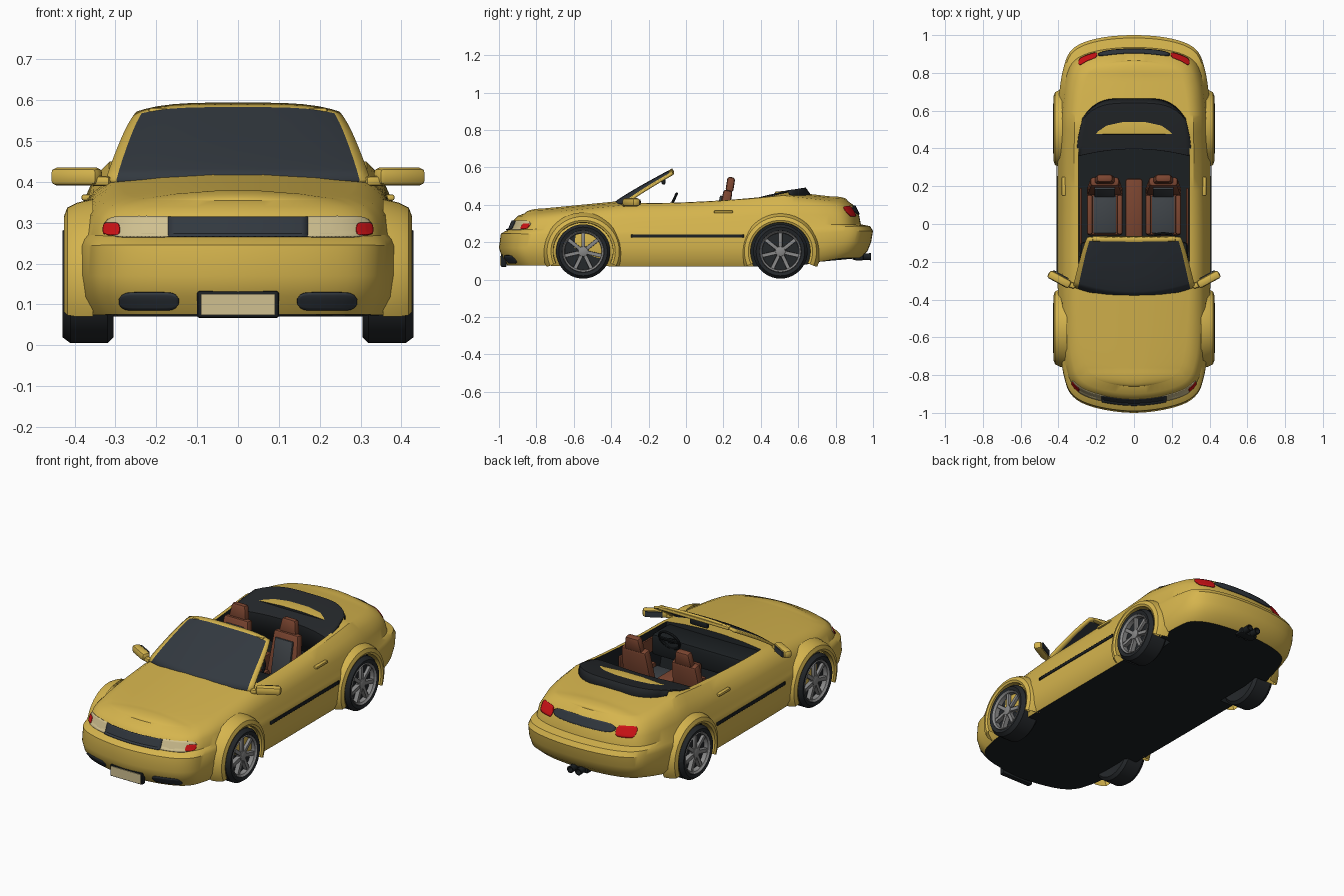
import bpy, bmesh, math
from mathutils import Vector, Euler
from mathutils.bvhtree import BVHTree

if "Cube" in bpy.data.objects:
    bpy.data.objects.remove(bpy.data.objects["Cube"])


def material(name, r, g, b):
    m = bpy.data.materials.new(name)
    m.use_nodes = True
    m.diffuse_color = (r, g, b, 1)
    m.node_tree.nodes["Principled BSDF"].inputs["Base Color"].default_value = (r, g, b, 1)
    return m


PAINT = material("yellow paint", .67, .46, .075)
BLACK = material("black trim", .011, .014, .016)
GLASS = material("dark glass", .032, .04, .05)
RUBBER = material("tyre rubber", .018, .021, .024)
METAL = material("grey metal", .25, .25, .25)
LEATHER = material("brown leather", .2, .06, .03)
CLOTH = material("grey cloth", .05, .058, .066)
LAMP = material("cream lamp", .63, .53, .28)
RED = material("red lamp", .62, .006, .008)


def finish(name, bm, mats, angle=32):
    me = bpy.data.meshes.new(name)
    bmesh.ops.recalc_face_normals(bm, faces=bm.faces)
    bm.to_mesh(me)
    bm.free()
    for m in mats:
        me.materials.append(m)
    me.shade_smooth()
    me.set_sharp_from_angle(angle=math.radians(angle))
    ob = bpy.data.objects.new(name, me)
    bpy.context.scene.collection.objects.link(ob)
    return ob


def grid(name, us, vs, fn, mats, rule=lambda u, v: 0, thick=0.0):
    """Surface fn(u, v), thickened on both sides."""
    bm = bmesh.new()
    rows = [[bm.verts.new(fn(u, v)) for u in us] for v in vs]
    for j in range(len(vs) - 1):
        for i in range(len(us) - 1):
            f = bm.faces.new((rows[j][i], rows[j][i + 1], rows[j + 1][i + 1], rows[j + 1][i]))
            f.material_index = rule((us[i] + us[i + 1]) / 2, (vs[j] + vs[j + 1]) / 2)
    ob = finish(name, bm, mats)
    if thick:
        mod = ob.modifiers.new("thickness", "SOLIDIFY")
        mod.thickness, mod.offset = thick, 0
    return ob


def box(name, loc, size, mat, rot=(0, 0, 0), bevel=.008, top=1.0):
    bm = bmesh.new()
    bmesh.ops.create_cube(bm, size=1)
    turn = Euler(rot).to_matrix()
    for v in bm.verts:
        k = top if v.co.z > 0 else 1
        v.co = turn @ Vector((v.co.x * size[0] * k, v.co.y * size[1], v.co.z * size[2])) + Vector(loc)
    if bevel:
        bmesh.ops.bevel(bm, geom=bm.edges[:], offset=bevel, segments=2, affect='EDGES', profile=.5)
    return finish(name, bm, [mat])


def lathe(name, profile, centre, side, mat, n=40):
    """Spin (x, radius) points about an axis along x."""
    steps = [2 * math.pi * i / n for i in range(n + 1)]
    ob = grid(name, steps, range(len(profile)), lambda a, k: (
        side * profile[k][0], centre[0] + profile[k][1] * math.cos(a),
        centre[1] + profile[k][1] * math.sin(a)), [mat])
    return ob


def spread(a, b, n):
    return [a + (b - a) * i / n for i in range(n + 1)]


def smooth(pts, n):
    """Catmull-Rom curve through the points."""
    p = [Vector(q) for q in pts]
    p = [Vector((-p[1].x, p[1].y))] + p + [Vector((-p[-2].x, p[-2].y))]
    out = []
    for a, b, c, d in zip(p, p[1:], p[2:], p[3:]):
        for k in range(n):
            t = k / n
            out.append(.5 * (2 * b + (c - a) * t + (2 * a - 5 * b + 4 * c - d) * t * t
                             + (3 * b - a - 3 * c + d) * t ** 3))
    return out + [p[-2]]


# Body: stacked plan outlines, then a crowned deck with a sunken cockpit
OUTLINE = smooth([(0, -1), (.15, -.985), (.27, -.95), (.335, -.9), (.365, -.83), (.385, -.72),
                  (.4, -.5), (.405, -.2), (.405, .2), (.405, .55), (.395, .7), (.375, .82),
                  (.34, .91), (.27, .96), (.15, .99), (0, 1)], 4)
KEYS = (-.9, -.3, .6, .9)
# heights at the four keys, width scale, front reach, rear reach
LEVELS = [((.075, .07, .07, .115), .93, .955, .93), ((.12, .11, .11, .15), .985, .985, .97),
          ((.17, .17, .17, .2), 1, 1, .99), ((.245, .235, .24, .26), 1, .99, 1),
          ((.26, .26, .265, .285), .985, .965, .985), ((.268, .28, .29, .295), .965, .945, .935),
          ((.315, .33, .35, .345), .94, .925, .925), ((.34, .375, .41, .395), .875, .9, .9),
          ((.355, .405, .45, .42), .78, .86, .865)]


def height(zs, y):
    y = min(max(y, KEYS[0]), KEYS[-1])
    for k in range(3):
        if y <= KEYS[k + 1]:
            t = (y - KEYS[k]) / (KEYS[k + 1] - KEYS[k])
            return zs[k] + (zs[k + 1] - zs[k]) * (t * t if k == 1 else t)


def build_body():
    bm = bmesh.new()
    m = len(OUTLINE)
    total = 2 * m - 2
    rings = []
    for zs, w, front, rear in LEVELS:
        half = [(p.x * w, p.y * (front if p.y < 0 else rear), height(zs, p.y)) for p in OUTLINE]
        other = [(-x, y, z) for x, y, z in half[-2:0:-1]]
        rings.append([bm.verts.new(c) for c in half + other])
    for a, b in zip(rings, rings[1:]):
        for i in range(total):
            j = (i + 1) % total
            bm.faces.new((a[i], a[j], b[j], b[i]))
    bm.faces.new(rings[0][::-1]).material_index = 1
    shoulder, rows = rings[-1], []
    across = (.93, .92, .6, .2, -.2, -.6, -.92, -.93)
    for i in range(m):
        x, y, z = shoulder[i].co
        if i in (0, m - 1):
            rows.append([shoulder[i]] * (len(across) + 2))
            continue
        row = [shoulder[i]]
        for f in across:
            crown = .025 * min(1, x / .25) * (1 - f * f)
            sunk = -.24 < y < .45 and abs(f) < .925
            row.append(bm.verts.new((x * f, y, .14 if sunk else z + crown)))
        rows.append(row + [shoulder[total - i]])
    for a, b in zip(rows, rows[1:]):
        for k in range(len(a) - 1):
            f = bm.faces.new(list(dict.fromkeys((a[k], a[k + 1], b[k + 1], b[k]))))
            c = f.calc_center_median()
            f.material_index = int(c.z < .38 and abs(c.y) < .55 and min(v.co.z for v in f.verts) < .2)
    return finish("body", bm, [PAINT, BLACK])


body = build_body()
WHEELS = [(s, y) for s in (1, -1) for y in (-.55, .505)]

# Wheel wells
for s, y in WHEELS:
    bm = bmesh.new()
    bmesh.ops.create_cone(bm, cap_ends=True, segments=48, radius1=.163, radius2=.163, depth=.2)
    for v in bm.verts:
        v.co = Vector((v.co.z + s * .395, v.co.x + y, v.co.y + .15))
    for f in bm.faces:
        f.material_index = 1
    cutter = finish("well_cutter", bm, [PAINT, BLACK])
    cutter.hide_render = True
    mod = body.modifiers.new("well", "BOOLEAN")
    mod.operation, mod.solver, mod.object = "DIFFERENCE", "EXACT", cutter
    bpy.context.view_layer.objects.active = body
    bpy.ops.object.modifier_apply(modifier=mod.name)
    bpy.data.objects.remove(cutter)
body.data.set_sharp_from_angle(angle=math.radians(32))
SKIN = BVHTree.FromObject(body, bpy.context.evaluated_depsgraph_get())


def decal(name, u0, u1, z0, z1, d, mat, rounded=True, off=.002, n=20):
    """Thin plate laid on the body, aimed along d."""
    d = Vector(d)

    def point(t, q):
        u = (u0 + u1) / 2 + t * (u1 - u0) / 2
        k = max(.3, (1 - abs(t) ** 7) ** .5) if rounded else 1
        z = (z0 + z1) / 2 + q * k * (z1 - z0) / 2
        o = Vector((-2 * d.x, u, z)) if d.x else Vector((u, -2 * d.y, z))
        hit, normal, _, _ = SKIN.ray_cast(o, d)
        return hit + normal * off if hit else o + d
    return grid(name, spread(-1, 1, n), spread(-1, 1, 6), point, [mat], thick=.004)


# Lamps, grilles, intakes and side trim
FRONT, REAR = (0, 1, 0), (0, -1, 0)
decal("front_grille", -.17, .17, .262, .313, FRONT, GLASS, False, .005)
decal("rear_grille", -.19, .19, .347, .393, REAR, GLASS, True, .004)
for s, side in ((1, "left"), (-1, "right")):
    decal(side + "_headlamp", s * .14, s * .325, .264, .315, FRONT, LAMP)
    decal(side + "_indicator", s * .287, s * .326, .266, .298, FRONT, RED, True, .005)
    decal(side + "_intake", s * .145, s * .29, .087, .13, FRONT, GLASS, True)
    decal(side + "_tail_lamp", s * .195, s * .292, .337, .39, REAR, RED)
    decal(side + "_side_trim", -.295, .31, .224, .24, (-s, 0, 0), BLACK, False, .004)
    box(side + "_door_handle", (s * .372, .2, .362), (.022, .1, .014), PAINT, bevel=.004)
box("plate_frame", (0, -.975, .1), (.2, .03, .066), BLACK, bevel=.006)
box("front_plate", (0, -.991, .1), (.182, .006, .052), LAMP, bevel=0)

# Exhaust
box("exhaust_mount", (0, .925, .125), (.11, .05, .045), BLACK)
for s in (1, -1):
    pipe = [(-.1, .016), (.0, .019), (.0, .014), (-.05, .014), (-.05, 0)]
    ring = spread(0, 2 * math.pi, 16)
    grid("exhaust_pipe", ring, range(5), lambda a, k: (
        s * .025 + pipe[k][1] * math.cos(a), .99 + pipe[k][0], .122 + pipe[k][1] * math.sin(a)), [METAL if s == 0 else BLACK])

# Wheels and flared arches
for s, y in WHEELS:
    c = (y, .15)
    lathe("tyre", [(.31, 0), (.31, .1), (.305, .13), (.32, .145), (.41, .145), (.43, .13),
                   (.425, .112), (.395, .106), (.395, 0)], c, s, RUBBER)
    lathe("rim", [(.42, .113), (.429, .109), (.42, .1), (.396, .098)], c, s, METAL)
    lathe("hub", [(.396, .03), (.42, .026), (.424, .014), (.424, 0)], c, s, METAL, 20)
    for k in range(7):
        a = 2 * math.pi * k / 7
        box("spoke", (s * .408, y - .06 * math.sin(a), .15 + .06 * math.cos(a)),
            (.018, .02, .088), METAL, (a, 0, 0), .003)
    section = [(.355, .215), (.395, .205), (.418, .193), (.426, .172), (.42, .16), (.37, .158)]
    grid("wheel_arch", spread(math.radians(-24), math.radians(204), 32), range(6), lambda a, k: (
        s * section[k][0], y + section[k][1] * math.cos(a),
        max(.07, .15 + section[k][1] * math.sin(a) * .97)), [PAINT])

# Windscreen: glass in a painted frame
def screen(u, v):
    return (u * (.322 - .065 * v - .01 * v ** 6), -.39 + .32 * v + .06 * u * u * (1 - v),
            .4 + .188 * v ** .9 - .022 * u ** 4 * v)


US = [-1, -.92] + spread(-.8, .8, 10) + [.92, 1]
grid("windscreen", US, spread(0, .9, 8) + [.935, 1], screen, [GLASS, PAINT],
     lambda u, v: int(abs(u) > .92 or v > .935), .014)
box("header_rail", (0, -.078, .572), (.44, .03, .02), PAINT)
box("rear_view_mirror", (0, -.12, .525), (.11, .02, .035), BLACK)

# Folded roof cover
COVER = [.3, .437, .45, .466, .483, .488, .45]
REACH = [0, 0, .2, .5, .8, .9, 1]
grid("roof_cover", spread(-1, 1, 20), range(7), lambda u, k: (
    u * (.304 - .035 * REACH[k] ** 2), .4 + .265 * REACH[k] - .1 * u ** 4 * REACH[k] - .04 * u * u * (1 - REACH[k]),
    COVER[k] - .014 * u ** 4), [RUBBER], thick=.008)

# Door mirrors
for s in (1, -1):
    box("door_mirror", (s * .395, -.293, .413), (.13, .045, .044), PAINT, (0, 0, s * .5), .014)
    box("mirror_glass", (s * .387, -.268, .413), (.09, .006, .03), GLASS, (0, 0, s * .5), 0)
    box("mirror_arm", (s * .335, -.322, .402), (.05, .03, .024), PAINT, (0, 0, s * .3))

# Cabin
box("dashboard", (0, -.18, .34), (.57, .17, .12), BLACK, bevel=.02)
box("console", (0, .08, .24), (.09, .32, .18), LEATHER, bevel=.012)
for s in (1, -1):
    x = s * .155
    box("seat_base", (x, .06, .2), (.19, .24, .1), LEATHER, bevel=.015)
    box("seat_cushion", (x, .05, .252), (.12, .2, .016), CLOTH, bevel=.005)
    for k in (1, -1):
        box("seat_bolster", (x + k * .08, .05, .255), (.03, .21, .04), LEATHER, bevel=.01)
    box("seat_back", (x, .2, .35), (.19, .05, .26), LEATHER, (-.2, 0, 0), .015, .8)
    box("back_pad", (x, .17, .35), (.11, .016, .2), CLOTH, (-.2, 0, 0), .005)
    box("headrest", (x, .237, .508), (.11, .042, .08), LEATHER, (-.15, 0, 0), .014, .75)
    box("door_panel", (s * .282, .02, .34), (.012, .34, .08), LEATHER, bevel=.004)

# Steering wheel, tilted towards the driver
tilt = Euler((math.radians(65), 0, 0)).to_matrix()
hub = Vector((.155, -.075, .405))
loop = spread(0, 2 * math.pi, 24)
grid("steering_wheel", loop, spread(0, 2 * math.pi, 8), lambda a, b: hub + tilt @ Vector((
    (.06 + .007 * math.cos(b)) * math.cos(a), (.06 + .007 * math.cos(b)) * math.sin(a),
    .007 * math.sin(b))), [BLACK])
box("steering_spoke", hub, (.115, .02, .008), BLACK, (math.radians(65), 0, 0), .002)
box("steering_column", hub + Vector((0, -.04, -.02)), (.025, .08, .025), BLACK, (.4, 0, 0), .004)
